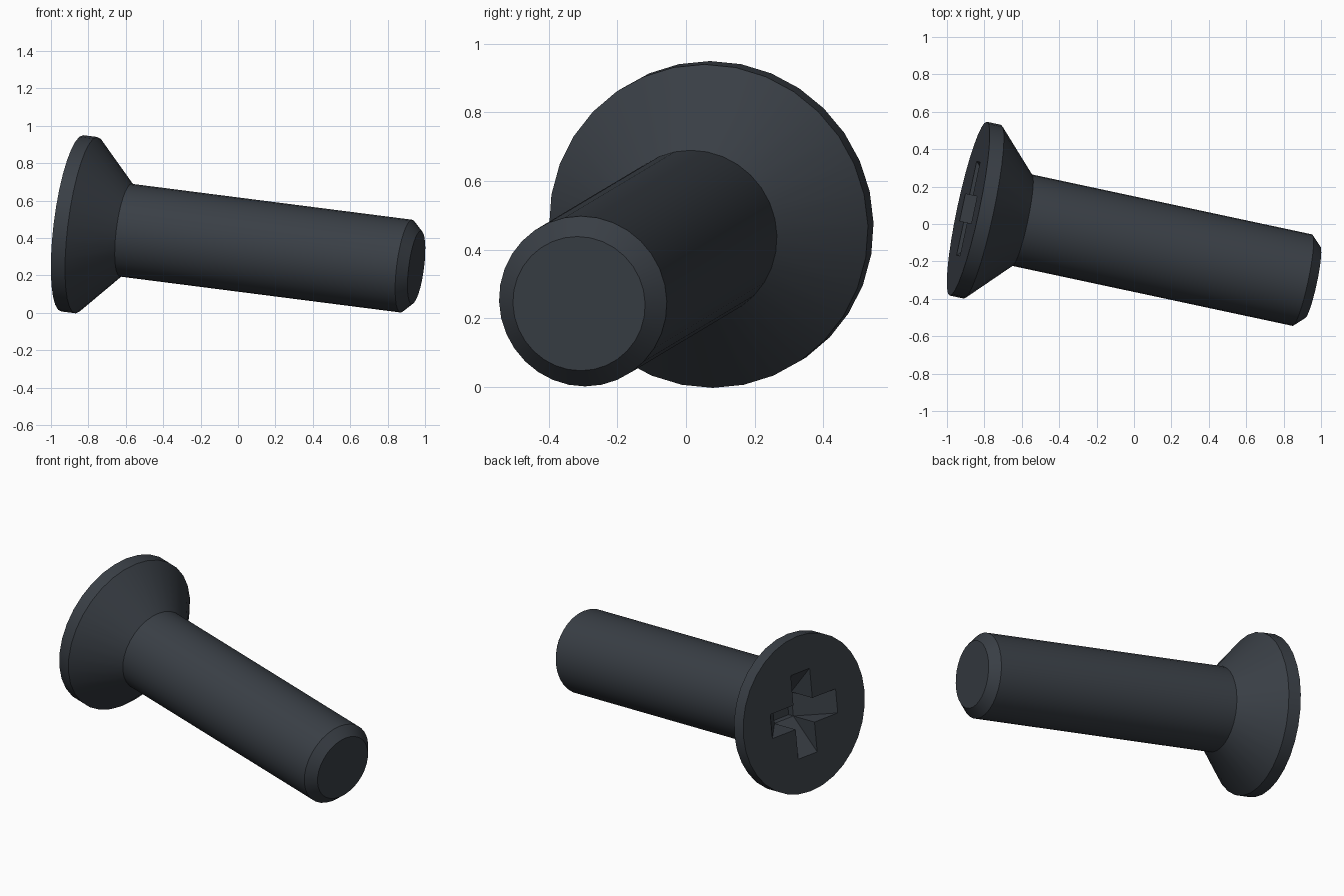
import bpy, bmesh, math
from mathutils import Matrix, Vector

cube = bpy.data.objects.get("Cube")
if cube:
    bpy.data.objects.remove(cube, do_unlink=True)

# Screw frame: local z runs from the head face to the tip
axis = Vector((1.0, -0.214, -0.128)).normalized()
side = Vector((0, 0, 1)).cross(axis).normalized()
up = axis.cross(side)
frame = Matrix((side, up, axis)).transposed().to_4x4()
frame.translation = Vector((-0.886, 0.082, 0.478))

steel = bpy.data.materials.new("dark_steel")
steel.use_nodes = True
colour = (0.041, 0.049, 0.060, 1)
steel.diffuse_color = colour
bsdf = steel.node_tree.nodes["Principled BSDF"]
bsdf.inputs["Base Color"].default_value = colour


def finish(bm, name):
    bmesh.ops.remove_doubles(bm, verts=bm.verts, dist=1e-5)
    bmesh.ops.recalc_face_normals(bm, faces=bm.faces)
    mesh = bpy.data.meshes.new(name)
    bm.to_mesh(mesh)
    bm.free()
    mesh.transform(frame)
    mesh.materials.append(steel)
    obj = bpy.data.objects.new(name, mesh)
    bpy.context.collection.objects.link(obj)
    return obj


def lathe(name, profile, sides):
    """Closed solid turned around local z from (radius, z) points."""
    bm = bmesh.new()
    rings = [[bm.verts.new((r * math.cos(t), r * math.sin(t), z))
              for t in (math.tau * i / sides for i in range(sides))]
             for r, z in profile]
    for a, b in zip(rings, rings[1:]):
        for i in range(sides):
            j = (i + 1) % sides
            bm.faces.new((a[i], a[j], b[j], b[i]))
    bm.faces.new(rings[0])
    bm.faces.new(rings[-1])
    return finish(bm, name)


def slot(name, outline, half_width, turn):
    """Prism of an (offset, depth) outline, turned about the screw axis."""
    bm = bmesh.new()
    face = bm.faces.new([bm.verts.new((u, -half_width, z)) for u, z in outline])
    out = bmesh.ops.extrude_face_region(bm, geom=[face])["geom"]
    bmesh.ops.translate(bm, vec=(0, 2 * half_width, 0),
                        verts=[v for v in out if isinstance(v, bmesh.types.BMVert)])
    bmesh.ops.rotate(bm, verts=bm.verts, matrix=Matrix.Rotation(turn, 3, "Z"))
    obj = finish(bm, name)
    obj.hide_render = True
    return obj


# Countersunk head, shank and chamfered tip
screw = lathe("countersunk_screw", [(0.475, 0), (0.475, 0.078), (0.25, 0.296),
                                    (0.25, 1.841), (0.197, 1.896)], 32)

# Cross recess: two slots that deepen toward a central well
arm, half, deep = 0.257, 0.074, 0.18
wedge = [(-arm - half, -half), (-half, deep), (half, deep), (arm + half, -half)]
wedge[0] = (-arm - 0.03, -0.03)
wedge[-1] = (arm + 0.03, -0.03)
well = [(-half, -0.06), (-half, 0.22), (half, 0.22), (half, -0.06)]
cutters = [slot("cross_slot_a", wedge, half, 0),
           slot("cross_slot_b", wedge, half, math.pi / 2),
           slot("centre_well", well, half, 0)]

bpy.ops.object.select_all(action="DESELECT")
screw.select_set(True)
bpy.context.view_layer.objects.active = screw
for cutter in cutters:
    mod = screw.modifiers.new(cutter.name, "BOOLEAN")
    mod.operation = "DIFFERENCE"
    mod.solver = "EXACT"
    mod.object = cutter
    bpy.ops.object.modifier_apply(modifier=mod.name)
    bpy.data.objects.remove(cutter, do_unlink=True)

bpy.ops.object.shade_smooth_by_angle(angle=math.radians(25))
